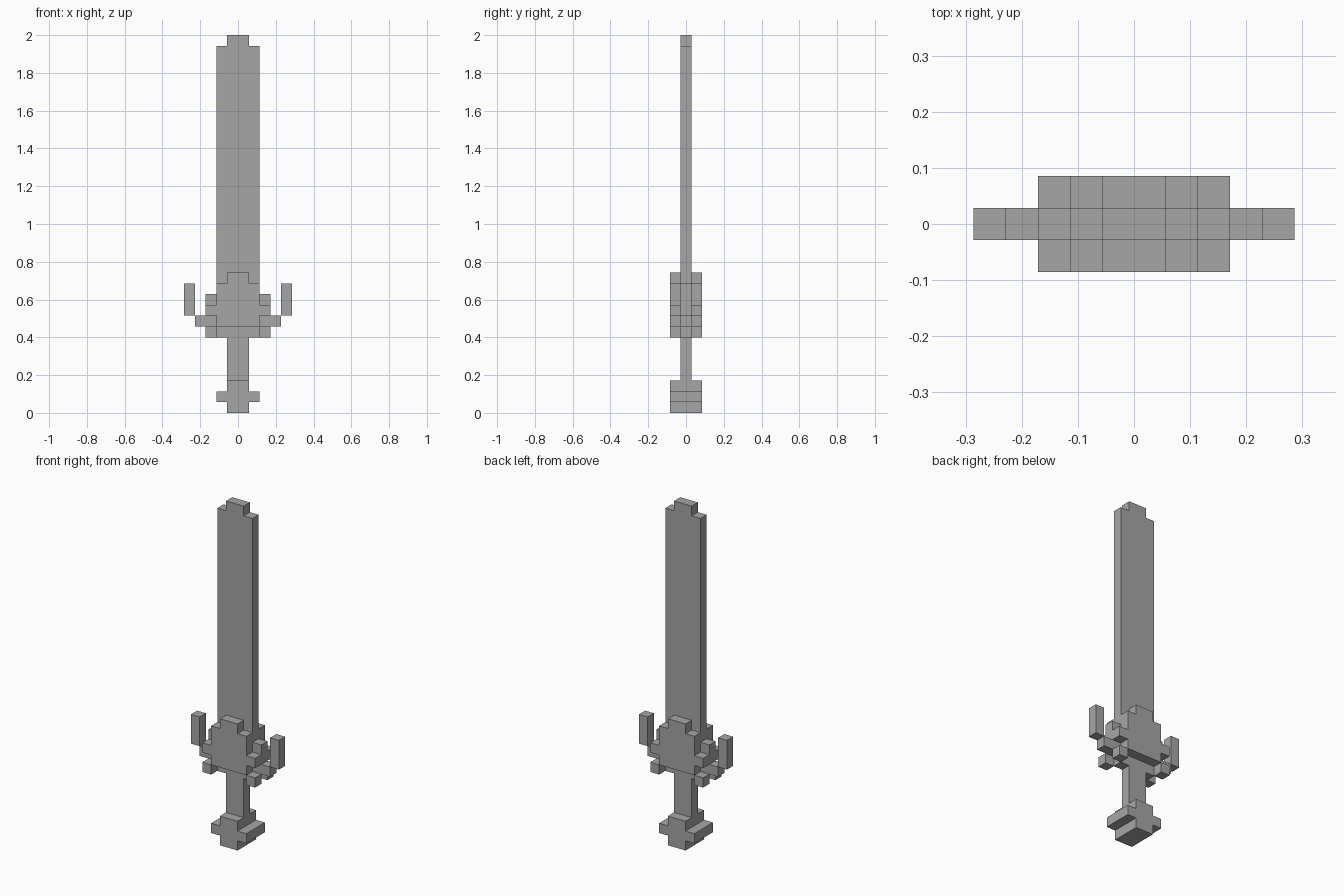
import bpy
import bmesh

cube = bpy.data.objects.get("Cube")
if cube:
    bpy.data.objects.remove(cube, do_unlink=True)

U = 2 / 35  # one block; all sizes below are in blocks

grey = bpy.data.materials.new("plain_grey")
grey.use_nodes = True
colour = (0.38, 0.38, 0.38, 1)
grey.diffuse_color = colour
grey.node_tree.nodes["Principled BSDF"].inputs["Base Color"].default_value = colour


def slab(name, outline, y0, y1):
    """Extrude an x-z outline from y0 to y1."""
    mesh = bpy.data.meshes.new(name)
    bm = bmesh.new()
    face = bm.faces.new([bm.verts.new((x * U, y0 * U, z * U)) for x, z in outline])
    side = bmesh.ops.extrude_face_region(bm, geom=[face])
    moved = [v for v in side["geom"] if isinstance(v, bmesh.types.BMVert)]
    bmesh.ops.translate(bm, verts=moved, vec=(0, (y1 - y0) * U, 0))
    bmesh.ops.recalc_face_normals(bm, faces=bm.faces)
    bm.to_mesh(mesh)
    bm.free()
    mesh.materials.append(grey)
    obj = bpy.data.objects.new(name, mesh)
    bpy.context.collection.objects.link(obj)
    return obj


def tiers(bottom, steps):
    """Symmetric stepped outline from (half width, top height) steps."""
    right, z = [], bottom
    for half, top in steps:
        right += [(half, z), (half, top)]
        z = top
    return right + [(-x, z) for x, z in reversed(right)]


def block(x0, x1, z0, z1):
    return [(x0, z0), (x1, z0), (x1, z1), (x0, z1)]


# Pommel, grip and blade
slab("pommel", tiers(0, [(1, 1), (2, 2), (1, 3)]), -1.5, 1.5)
slab("grip", tiers(3, [(1, 7)]), -0.5, 0.5)
slab("blade", tiers(7, [(2, 34), (1, 35)]), -0.5, 0.5)

# Stepped guard plates on the front and back
plate = tiers(8, [(2, 9), (3, 10), (2, 12), (1, 13)])
for face, y in (("front", -1.5), ("back", 0.5)):
    slab(face + "_guard_plate", plate, y, y + 1)

# Guard arms, upright prongs and lower corner blocks
arm = [(2, 8), (4, 8), (4, 9), (3, 9), (3, 11), (2, 11)]
for side, s in (("left", 1), ("right", -1)):
    def mirrored(outline):
        return [(s * x, z) for x, z in outline]
    slab(side + "_guard_arm", mirrored(arm), -0.5, 0.5)
    slab(side + "_guard_prong", mirrored(block(4, 5, 9, 12)), -0.5, 0.5)
    for face, y in (("front", -1.5), ("back", 0.5)):
        slab(f"{side}_{face}_corner_block", mirrored(block(2, 3, 7, 8)), y, y + 1)
